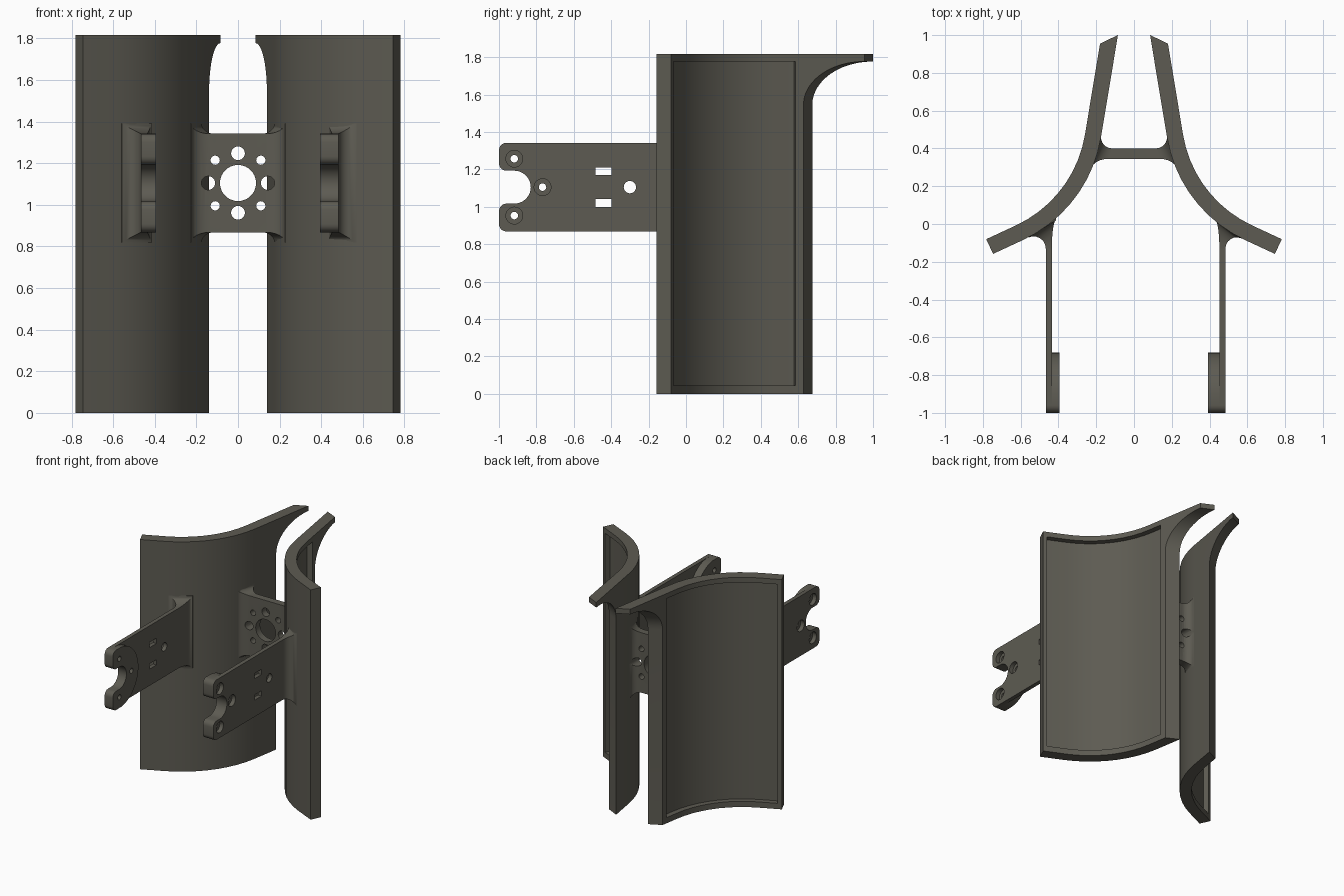
import bpy, bmesh
from math import sin, cos, radians
from mathutils import Vector

if "Cube" in bpy.data.objects:
    bpy.data.objects.remove(bpy.data.objects["Cube"])

ZC = 1.105   # height of the bracket centre
H = 0.237    # half height of the brackets

# Dark warm grey for every part
grey = bpy.data.materials.new("dark_grey")
grey.diffuse_color = (0.11, 0.105, 0.085, 1)
grey.use_nodes = True
grey.node_tree.nodes["Principled BSDF"].inputs["Base Color"].default_value = grey.diffuse_color


def finish(name, bm):
    bmesh.ops.recalc_face_normals(bm, faces=bm.faces)
    me = bpy.data.meshes.new(name)
    bm.to_mesh(me)
    bm.free()
    me.materials.append(grey)
    ob = bpy.data.objects.new(name, me)
    bpy.context.collection.objects.link(ob)
    return ob


def loft(name, rings):
    bm = bmesh.new()
    vs = [[bm.verts.new(p) for p in r] for r in rings]
    n = len(vs[0])
    for a, b in zip(vs, vs[1:]):
        for i in range(n):
            j = (i + 1) % n
            bm.faces.new((a[i], a[j], b[j], b[i]))
    bm.faces.new(vs[0])
    bm.faces.new(vs[-1])
    return finish(name, bm)


def prism(name, pts, vec):
    return loft(name, [[Vector(p) for p in pts], [Vector(p) + Vector(vec) for p in pts]])


def arc(c, r, a0, a1, n):
    return [(c[0] + r * cos(radians(a0 + (a1 - a0) * i / n)),
             c[1] + r * sin(radians(a0 + (a1 - a0) * i / n))) for i in range(n + 1)]


def circle(c, r):
    return arc(c, r, 0, 360, 28)[:-1]


def cut(ob, cutters):
    bpy.context.view_layer.objects.active = ob
    for c in cutters:
        m = ob.modifiers.new("cut", 'BOOLEAN')
        m.operation, m.solver, m.object = 'DIFFERENCE', 'EXACT', c
        bpy.ops.object.modifier_apply(modifier=m.name)
        bpy.data.objects.remove(c)


def smooth(ob, angle=30):
    bpy.ops.object.select_all(action='DESELECT')
    ob.select_set(True)
    bpy.context.view_layer.objects.active = ob
    bpy.ops.object.shade_smooth_by_angle(angle=radians(angle))


# Curved side panels: an arc with straight tangents at both ends
R, A0, A1 = 0.731, 9.4, 65.1
CX, CY = 0.896, 0.578


def profile(off, front, back):
    r = R - off
    pts = [(CX - x, CY - y) for x, y in arc((0, 0), r, A0, A1, 9)]
    a, b = radians(A0), radians(A1)
    p, q = pts[0], pts[-1]
    first = (p[0] - sin(a) * back, p[1] + cos(a) * back)
    last = (q[0] + sin(b) * front, q[1] - cos(b) * front)
    return [first] + pts + [last]


def slab(name, inner, outer, z0, z1):
    return prism(name, [(x, y, z0) for x, y in inner + outer[::-1]], (0, 0, z1 - z0))


panel = slab("side_panel", profile(0, 0.174, 0.549), profile(0.086, 0.174, 0.489), 0, 1.817)
pocket = slab("pocket_cutter", profile(0.044, 0.144, 0.114), profile(0.2, 0.144, 0.114), 0.045, 1.777)

# Back edge cut that leaves a curved horn at the top
yz = arc((0, 0), 1, 180, 90, 12)
yz = [(0.675, -0.1)] + [(1.0 + 0.325 * u, 1.545 + 0.232 * v) for u, v in yz] + [(1.3, 1.777), (1.3, -0.1)]
k = Vector((0.36, -0.18, 0))
edge = [Vector((0.175 - (y - 0.46) / 6, y, z)) - k for y, z in yz]
cut(panel, [pocket, prism("edge_cutter", edge, k * 2)])
smooth(panel)
panel.modifiers.new("mirror", 'MIRROR')

# Centre plate with flared roots
flare = [(sin(radians(a)), 1 - cos(radians(a))) for a in range(0, 91, 15)]


def ring(p, q, h):
    return [(*p, ZC - h), (*q, ZC - h), (*q, ZC + h), (*p, ZC + h)]


half = [((0.115 + 0.06 * u, 0.40 + 0.06 * f), (0.135 + 0.092 * u, 0.345 - 0.06 * f), H + 0.05 * f)
        for u, f in flare]
half.append(((0.21, 0.46), (0.25, 0.285), H + 0.05))
left = [((-p[0], p[1]), (-q[0], q[1]), h) for p, q, h in half[::-1]]
plate = loft("centre_plate", [ring(*s) for s in left + half])
holes = [(0, 0, 0.087)]
for i in range(8):
    d, r = ((0.143, 0.033), (0.155, 0.022))[i % 2]
    holes.append((d * cos(radians(45 * i)), d * sin(radians(45 * i)), r))
cut(plate, [prism("hole_cutter", [(x, 0.2, z) for x, z in circle((hx, ZC + hz), r)], (0, 0.4, 0))
            for hx, hz, r in holes])
smooth(plate)

# Fork outline of the arms, as (y, z) relative to the bracket centre
NC = (-0.918, 0)
tip = (arc((-0.96, -H + 0.04), 0.04, 270, 180, 5) + arc((-0.96, -0.128), 0.04, 180, 90, 5)
       + arc(NC, 0.088, 270, 360, 9))


def outline(start):
    h = start + tip
    return h + [(y, -z) for y, z in h[-2::-1] if abs(z) > 1e-6]


arm_shape = outline([(-0.13, -H)])
pad_shape = outline(arc(NC, H, 0, -85, 12))
bolts = [(-0.918, 0.152), (-0.918, -0.152), (-0.767, 0)]


def side(name, shape, x0, x1):
    return prism(name, [(x0, y, ZC + z) for y, z in shape], (x1 - x0, 0, 0))


for label, s, x_out, x_pad in (("right", 1, 0.484, 0.393), ("left", -1, 0.467, 0.395)):
    x_in = x_out - 0.032
    # Thin arm with wide bolt recesses, slots and a round hole
    arm = side(label + "_arm", arm_shape, s * x_in, s * x_out)
    cuts = [circle(b, 0.045) for b in bolts] + [circle((-0.30, 0), 0.033)]
    for z in (-0.085, 0.085):
        cuts.append([(-0.484, z - 0.021), (-0.398, z - 0.021), (-0.398, z + 0.021), (-0.484, z + 0.021)])
    cut(arm, [side("arm_cutter", c, s * 0.3, s * 0.6) for c in cuts])
    # Round inner pad with small bolt holes
    pad = side(label + "_pad", pad_shape, s * x_pad, s * x_in)
    cut(pad, [side("pad_cutter", circle(b, 0.02), s * 0.3, s * 0.6) for b in bolts])
    # Flared root: a fillet that runs tangent into the panel face
    b = radians(A1)
    wall = CX * cos(b) + CY * sin(b) - R
    r = (wall - x_out * cos(b) + 0.13 * sin(b)) / (1 + cos(b))
    fillet = arc((x_out + r, -0.13), r, 180, A1, len(flare) - 1)
    st = [(o, (x_in - 0.022 * f, -0.13 + 0.15 * u), H + 0.05 * f)
          for o, (u, f) in zip(fillet, flare)]
    st.append(((fillet[-1][0] + 0.01, -0.045), (x_in - 0.022, 0.045), H + 0.05))
    root = loft(label + "_arm_root", [ring((s * p[0], p[1]), (s * q[0], q[1]), h) for p, q, h in st])
    for ob in (arm, pad, root):
        smooth(ob)
